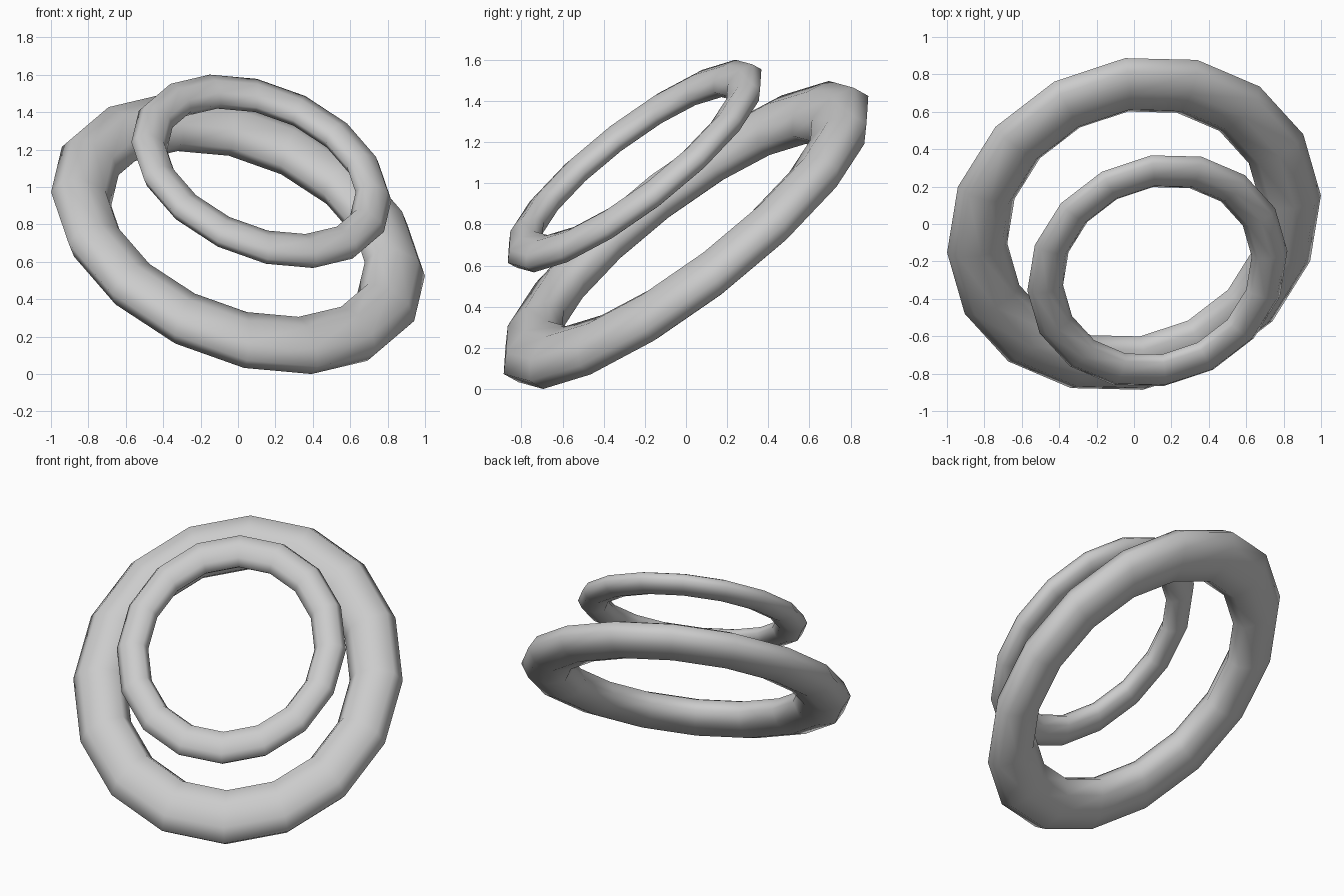
import bpy
from mathutils import Matrix, Euler, Vector

if "Cube" in bpy.data.objects:
    bpy.data.objects.remove(bpy.data.objects["Cube"])

# Shared tilt: flatten tube, spin in plane, lean forward and sideways, stretch upright
TILT = (Matrix.Diagonal((1, 1, 1.32, 1))
        @ Euler((0.5, 0.25, 0)).to_matrix().to_4x4()
        @ Matrix.Rotation(0.17, 4, 'Z')
        @ Matrix.Diagonal((1, 1, 0.55, 1)))


def ring(name, centre, major, minor):
    bpy.ops.mesh.primitive_torus_add(major_segments=16, minor_segments=8,
                                     major_radius=major, minor_radius=minor)
    ob = bpy.context.object
    ob.name = name
    ob.data.transform(Matrix.Translation(Vector(centre)) @ TILT)
    bpy.ops.object.shade_smooth()
    return ob


# Large lower ring and slimmer upper ring
large = ring("large_ring", (0, 0, 0.752), 0.86, 0.165)
small = ring("small_ring", (0.125, -0.25, 1.087), 0.615, 0.098)

# Rest the lowest point on the floor
low = min(v.co.z for v in large.data.vertices)
for ob in (large, small):
    ob.data.transform(Matrix.Translation((0, 0, -low)))
